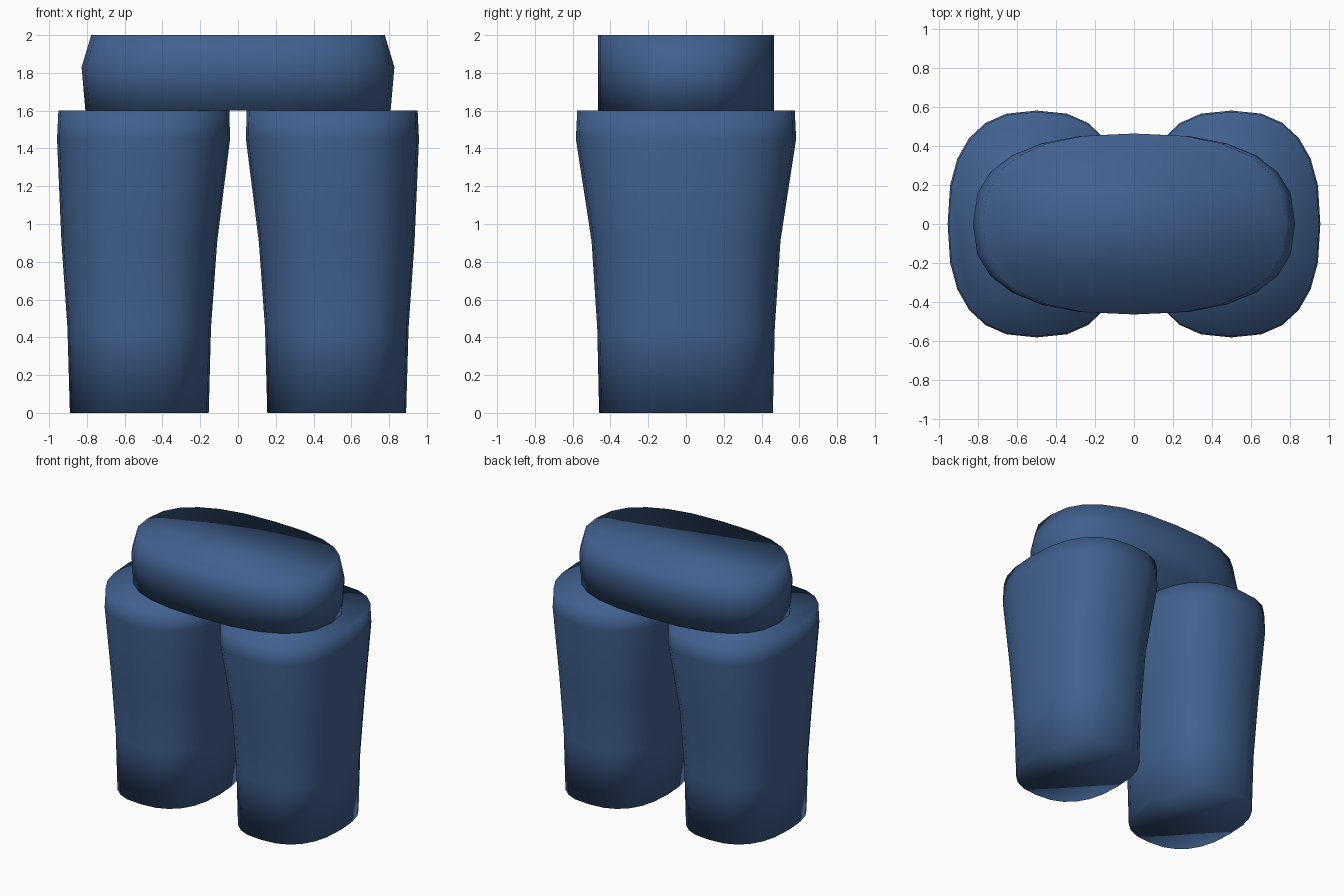
import bpy
import bmesh
from math import cos, sin, tau

cube = bpy.data.objects.get("Cube")
if cube:
    bpy.data.objects.remove(cube, do_unlink=True)

SIDES = 24
ROUNDNESS = 0.8  # below 1 squares off the oval

denim = bpy.data.materials.new("denim_blue")
denim.use_nodes = True
denim.diffuse_color = (0.053, 0.121, 0.28, 1)
denim.node_tree.nodes["Principled BSDF"].inputs["Base Color"].default_value = denim.diffuse_color


def soft(value):
    return abs(value) ** ROUNDNESS * (1 if value >= 0 else -1)


def loft(name, rings):
    """Closed, fully smooth tube through rings of (z, min x, max x, half depth)."""
    bm = bmesh.new()
    loops = []
    for z, x0, x1, depth in rings:
        middle, half = (x0 + x1) / 2, (x1 - x0) / 2
        loops.append([bm.verts.new((middle + half * soft(cos(tau * i / SIDES)),
                                    depth * soft(sin(tau * i / SIDES)), z))
                      for i in range(SIDES)])
    for low, high in zip(loops, loops[1:]):
        for i in range(SIDES):
            j = (i + 1) % SIDES
            bm.faces.new((low[i], low[j], high[j], high[i]))
    bm.faces.new(loops[0][::-1])
    bm.faces.new(loops[-1])
    bmesh.ops.recalc_face_normals(bm, faces=bm.faces)
    for face in bm.faces:
        face.smooth = True
    mesh = bpy.data.meshes.new(name)
    bm.to_mesh(mesh)
    bm.free()
    mesh.materials.append(denim)
    obj = bpy.data.objects.new(name, mesh)
    bpy.context.collection.objects.link(obj)


# Trouser legs, flaring towards the hip
leg = [(0, 0.155, 0.89, 0.46),
       (0.45, 0.143, 0.903, 0.47),
       (0.91, 0.11, 0.935, 0.5),
       (1.45, 0.042, 0.958, 0.583),
       (1.6, 0.046, 0.951, 0.576)]
loft("left_leg", leg)
loft("right_leg", [(z, -x1, -x0, d) for z, x0, x1, d in leg])

# Waist block resting on both legs
loft("waist", [(1.6, -0.808, 0.808, 0.465),
               (1.83, -0.828, 0.828, 0.465),
               (2.0, -0.777, 0.777, 0.465)])
